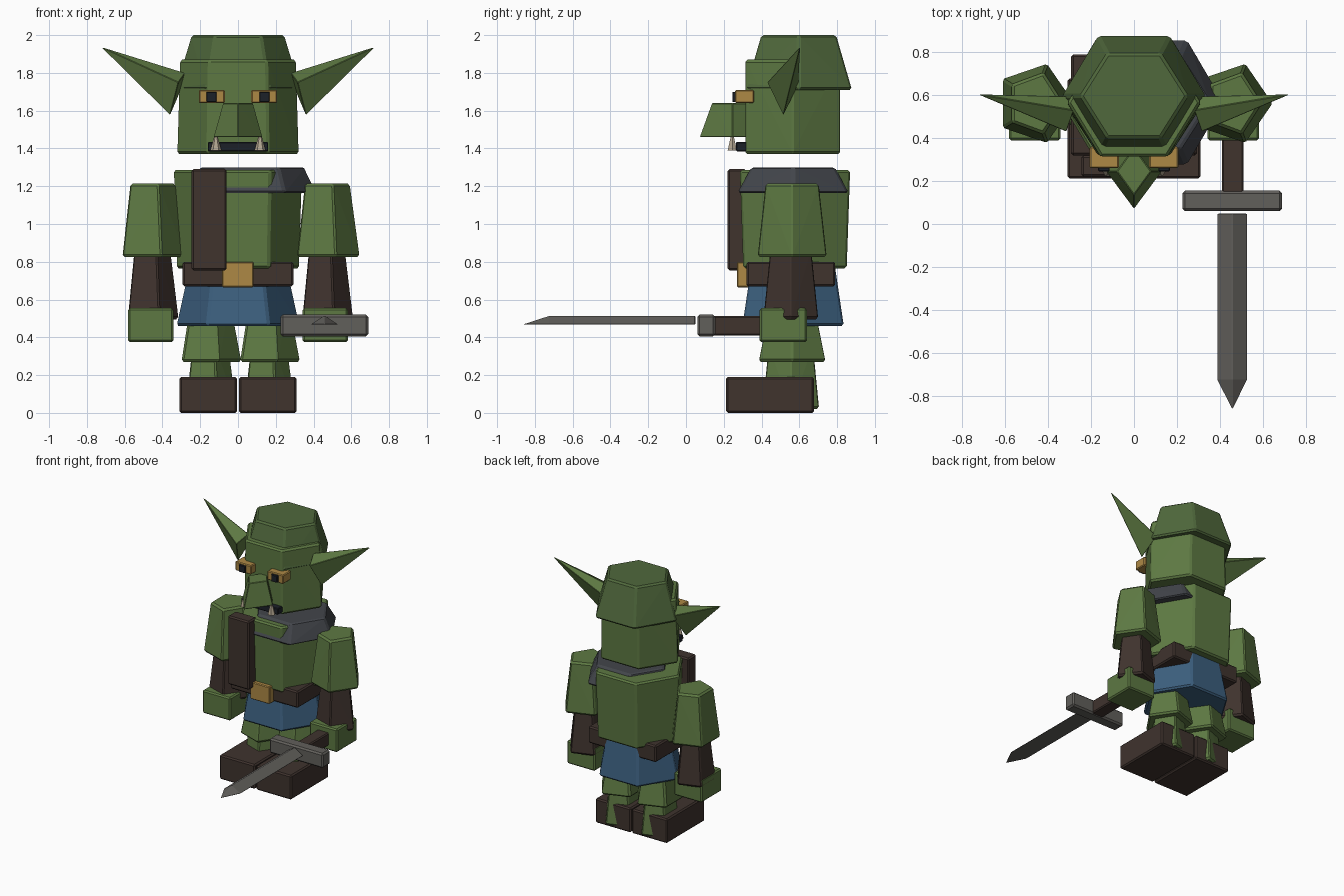
import bpy, bmesh
from math import cos, sin, tau

COLOURS = {
    "green": (0.11, 0.19, 0.055), "dark_green": (0.08, 0.14, 0.045),
    "brown": (0.05, 0.033, 0.027), "blue": (0.045, 0.115, 0.21),
    "gold": (0.42, 0.25, 0.06), "steel": (0.12, 0.115, 0.105),
    "iron": (0.055, 0.06, 0.07), "black": (0.012, 0.015, 0.022),
    "bone": (0.45, 0.38, 0.28),
}
MATS = {}
for key, rgb in COLOURS.items():
    MATS[key] = bpy.data.materials.new(key)
    MATS[key].diffuse_color = (*rgb, 1)


def hull(name, points, colour, bevel=0.012):
    """Convex solid around a few points, with a small chamfer."""
    bm = bmesh.new()
    for p in points:
        bm.verts.new(p)
    bmesh.ops.convex_hull(bm, input=bm.verts[:])
    bmesh.ops.dissolve_limit(bm, angle_limit=0.01, verts=bm.verts[:], edges=bm.edges[:])
    bmesh.ops.recalc_face_normals(bm, faces=bm.faces[:])
    mesh = bpy.data.meshes.new(name)
    bm.to_mesh(mesh)
    bm.free()
    mesh.materials.append(MATS[colour])
    ob = bpy.data.objects.new(name, mesh)
    bpy.context.collection.objects.link(ob)
    if bevel:
        mod = ob.modifiers.new("Chamfer", 'BEVEL')
        mod.width, mod.segments = bevel, 1
    return ob


def frustum(name, sides, cx, cy, z0, r0, z1, r1, colour, bevel=0.012):
    """Tapered prism; r0 and r1 are (x, y) radii, first corner at +x."""
    pts = [(cx + r[0] * cos(tau * i / sides), cy + r[1] * sin(tau * i / sides), z)
           for z, r in ((z0, r0), (z1, r1)) for i in range(sides)]
    return hull(name, pts, colour, bevel)


def box(name, x, y, z, colour, bevel=0.01):
    return hull(name, [(a, b, c) for a in x for b in y for c in z], colour, bevel)


# head and cap
frustum("head", 6, 0, 0.565, 1.37, (0.325, 0.29), 1.87, (0.31, 0.29), "green")
frustum("cap", 6, 0, 0.597, 1.71, (0.338, 0.325), 2.0, (0.25, 0.228), "dark_green")

# face
frustum("nose", 4, 0, 0.245, 1.46, (0.13, 0.175), 1.64, (0.08, 0.11), "green", 0.004)
box("mouth", (-0.16, 0.16), (0.265, 0.36), (1.385, 1.435), "black", 0.005)
for s, side in ((-1, "left"), (1, "right")):
    box("eye_" + side, (s * 0.07, s * 0.207), (0.26, 0.36), (1.64, 1.71), "gold", 0.006)
    box("pupil_" + side, (s * 0.113, s * 0.167), (0.245, 0.29), (1.645, 1.70), "black", 0.004)
    frustum("tusk_" + side, 6, s * 0.117, 0.245, 1.39, (0.03, 0.028), 1.46, (0.01, 0.01), "bone", 0)
    hull("ear_" + side, [(s * 0.73, 0.605, 1.94), (s * 0.28, 0.53, 1.80), (s * 0.36, 0.515, 1.575),
                         (s * 0.315, 0.43, 1.75), (s * 0.29, 0.595, 1.74)], "green", 0.003)

# body and clothing
frustum("torso", 6, 0, 0.577, 0.765, (0.328, 0.316), 1.285, (0.345, 0.337), "green")
box("chest_strap", (-0.245, -0.06), (0.22, 0.32), (0.755, 1.29), "brown")
box("belt", (-0.293, 0.293), (0.32, 0.79), (0.67, 0.80), "brown")
box("buckle", (-0.085, 0.083), (0.27, 0.35), (0.665, 0.80), "gold", 0.006)
frustum("skirt", 6, 0, 0.567, 0.46, (0.33, 0.31), 0.78, (0.26, 0.255), "blue")
frustum("shoulder_guard", 6, 0.075, 0.567, 1.165, (0.345, 0.34), 1.30, (0.28, 0.255), "iron")

# limbs are repeated, not mirrored: each pentagon points to +x
for s, side in ((-1, "left"), (1, "right")):
    x = s * 0.462
    frustum("upper_arm_" + side, 5, x, 0.562, 0.825, (0.185, 0.195), 1.215, (0.132, 0.15), "green")
    frustum("forearm_" + side, 5, x, 0.555, 0.495, (0.15, 0.155), 0.87, (0.105, 0.115), "brown")
    box("hand_" + side, (x - 0.12, x + 0.12), (0.39, 0.64), (0.375, 0.555), "green")
    x = s * 0.155
    frustum("thigh_" + side, 5, x, 0.562, 0.27, (0.178, 0.19), 0.60, (0.115, 0.12), "green")
    frustum("shin_" + side, 5, x, 0.555, 0.02, (0.15, 0.16), 0.36, (0.105, 0.125), "green")
    box("boot_" + side, (s * 0.005, s * 0.31), (0.212, 0.678), (0.0, 0.19), "brown")

# sword held forward in the hand
box("sword_grip", (0.41, 0.51), (0.12, 0.45), (0.41, 0.512), "brown", 0.008)
box("sword_guard", (0.225, 0.69), (0.06, 0.155), (0.405, 0.52), "steel", 0.012)
hull("sword_blade", [(x, y, z) for y in (0.05, -0.725)
                     for x, z in ((0.385, 0.468), (0.53, 0.468), (0.458, 0.515))]
     + [(0.458, -0.87, 0.468)], "steel", 0.004)
